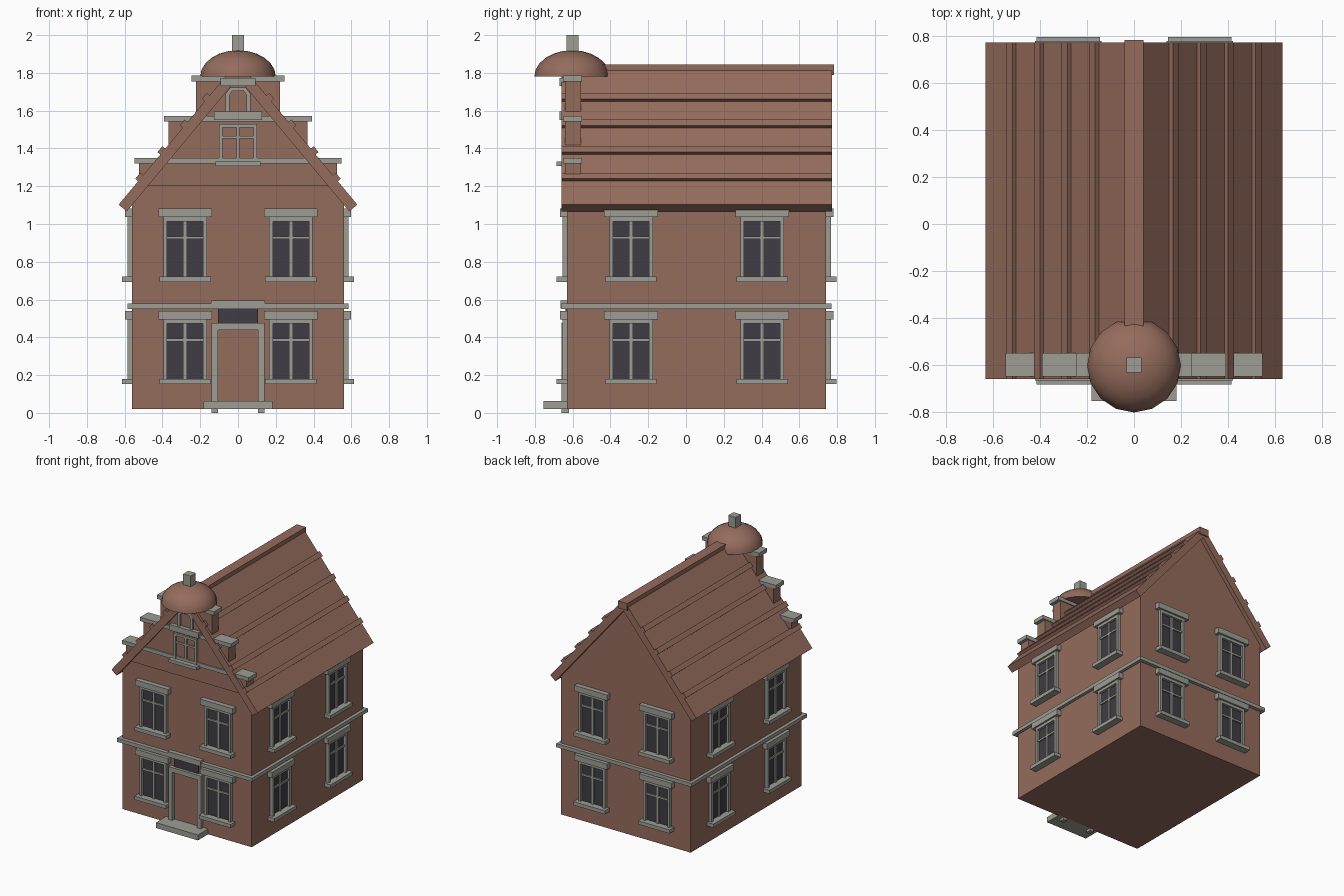
import bpy, bmesh, math
from mathutils import Matrix, Vector

if "Cube" in bpy.data.objects:
    bpy.data.objects.remove(bpy.data.objects["Cube"], do_unlink=True)


def material(name, rgb):
    m = bpy.data.materials.new(name)
    m.use_nodes = True
    m.diffuse_color = (*rgb, 1)
    m.node_tree.nodes["Principled BSDF"].inputs["Base Color"].default_value = (*rgb, 1)
    return m


BRICK = material("red brown brick", (0.30, 0.15, 0.11))
STONE = material("grey stone", (0.34, 0.34, 0.30))
GLASS = material("dark glass", (0.05, 0.046, 0.058))


def finish(bm, name, mat):
    bmesh.ops.recalc_face_normals(bm, faces=bm.faces)
    me = bpy.data.meshes.new(name)
    bm.to_mesh(me)
    bm.free()
    me.materials.append(mat)
    ob = bpy.data.objects.new(name, me)
    bpy.context.collection.objects.link(ob)
    return ob


def box(name, mat, x, y, z, place=Matrix()):
    """Box from (low, high) pairs on each axis, then placed by a matrix."""
    bm = bmesh.new()
    size = Matrix.Diagonal((x[1] - x[0], y[1] - y[0], z[1] - z[0], 1))
    mid = Matrix.Translation([sum(p) / 2 for p in (x, y, z)])
    bmesh.ops.create_cube(bm, size=1, matrix=place @ mid @ size)
    return finish(bm, name, mat)


def prism(name, mat, outline, y0, y1):
    """Extrude an x-z outline along y."""
    bm = bmesh.new()
    face = bm.faces.new([bm.verts.new((x, y0, z)) for x, z in outline])
    new = bmesh.ops.extrude_face_region(bm, geom=[face])["geom"]
    verts = [v for v in new if isinstance(v, bmesh.types.BMVert)]
    bmesh.ops.translate(bm, verts=verts, vec=(0, y1 - y0, 0))
    return finish(bm, name, mat)


def sym(w):
    return (-w, w)


# Main walls and the two gable triangles in one profile
W, FRONT, BACK = 0.56, -0.63, 0.742
EAVE, APEX = 1.105, 1.774
box("walls", BRICK, sym(W), (FRONT, BACK), (0.02, EAVE))
prism("attic_gable", BRICK, [(-W, EAVE), (W, EAVE), (0, APEX)], FRONT, BACK)

# Roof slopes, tile courses and ridge
SLOPE, TOP = 1.2, 1.861
RY0, RY1 = -0.66, 0.774


def on_roof(x, lift=0):
    n = Vector((SLOPE, 1)).normalized() * lift
    return (x + n.x, TOP - SLOPE * x + n.y)


for side, s in (("left", 1), ("right", -1)):
    slab = [on_roof(0.025), on_roof(0.632), on_roof(0.632, -0.056), (0, APEX), (0, 1.83)]
    prism(f"{side}_roof_slope", BRICK, [(s * x, z) for x, z in slab], RY0, RY1)
    for i in range(4):
        a = 0.15 + i * 0.1175
        b = a + 0.026
        strip = [on_roof(a, -0.01), on_roof(a, 0.02), on_roof(b, 0.02), on_roof(b, -0.01)]
        prism(f"{side}_roof_course_{i + 1}", BRICK, [(s * x, z) for x, z in strip], RY0, RY1)
box("ridge_cap", BRICK, sym(0.04), (-0.665, 0.784), (1.79, 1.845))

# Stepped front gable with stone copings
for i, (w, z0, z1) in enumerate([(0.523, 1.2, 1.32), (0.368, 1.34, 1.542), (0.222, 1.56, 1.755)]):
    box(f"gable_step_{i + 1}", BRICK, sym(w), (-0.64, -0.557), (z0, z1))
    box(f"gable_coping_{i + 1}", STONE, sym(w + 0.025), (-0.65, -0.55), (z1, z1 + 0.03))

# Dome and finial
bm = bmesh.new()
bmesh.ops.create_uvsphere(bm, u_segments=16, v_segments=12, radius=0.2)
bmesh.ops.bisect_plane(bm, geom=bm.verts[:] + bm.edges[:] + bm.faces[:], dist=1e-4,
                       plane_co=(0, 0, 0), plane_no=(0, 0, -1), clear_outer=True)
bmesh.ops.holes_fill(bm, edges=[e for e in bm.edges if e.is_boundary])
bmesh.ops.transform(bm, verts=bm.verts, matrix=Matrix.Translation((0, -0.603, 1.78))
                    @ Matrix.Diagonal((1, 1, 0.7, 1)))
dome = finish(bm, "dome", BRICK)
bpy.context.view_layer.objects.active = dome
dome.select_set(True)
bpy.ops.object.shade_smooth_by_angle(angle=math.radians(40))
dome.select_set(False)
box("finial", STONE, sym(0.032), (-0.632, -0.568), (1.9, 2.0))

# String course around the house
box("string_course", STONE, sym(W + 0.025), (FRONT - 0.03, BACK + 0.027), (0.55, 0.578))


def window(name, place):
    """Window facing local -y, with the wall at local y = 0."""
    def part(label, mat, x, depth, z):
        box(f"{name}_{label}", mat, x, (-depth, 0.01), z, place)
    part("glass", GLASS, sym(0.1), 0.005, (0.17, 0.48))
    for label, s in (("left", 1), ("right", -1)):
        part(f"{label}_jamb", STONE, sorted((s * 0.095, s * 0.115)), 0.025, (0.17, 0.5))
    part("head", STONE, sym(0.1), 0.025, (0.473, 0.5))
    part("mullion", STONE, sym(0.01), 0.015, (0.17, 0.48))
    part("transom", STONE, sym(0.1), 0.015, (0.379, 0.394))
    part("lintel", STONE, sym(0.142), 0.038, (0.495, 0.54))
    part("sill", STONE, sym(0.136), 0.055, (0.152, 0.18))


# Two windows per storey on all four sides
MID = (FRONT + BACK) / 2
walls = [("front", 0, (0, FRONT), (0.28, 0)), ("back", 180, (0, BACK), (0.28, 0)),
         ("left", 90, (W, MID), (0, 0.347)), ("right", -90, (-W, MID), (0, 0.347))]
for wall, turn, (cx, cy), (dx, dy) in walls:
    for storey, up in (("lower", 0), ("upper", 0.541)):
        for k, s in enumerate((-1, 1)):
            place = (Matrix.Translation((cx + s * dx, cy + s * dy, up))
                     @ Matrix.Rotation(math.radians(turn), 4, "Z"))
            window(f"{wall}_{storey}_window_{k + 1}", place)

# Door surround, fanlight and step
for side, s in (("left", 1), ("right", -1)):
    box(f"{side}_door_jamb", STONE, sorted((s * 0.107, s * 0.14)), (-0.66, -0.62), (0, 0.475))
box("door_head", STONE, sym(0.14), (-0.66, -0.62), (0.438, 0.475))
box("door_fanlight", GLASS, sym(0.105), (-0.638, -0.62), (0.47, 0.556))
box("door_cornice", STONE, sym(0.142), (-0.665, -0.62), (0.552, 0.595))
box("door_step", STONE, sym(0.182), (-0.755, -0.62), (0.02, 0.062))

# Gable windows: a cross window below, a small arched opening above
GY = (-0.655, -0.62)
for side, s in (("left", 1), ("right", -1)):
    box(f"{side}_gable_window_jamb", STONE, sorted((s * 0.083, s * 0.1)), GY, (1.32, 1.53))
    arch = [(0.065, 1.59), (0.065, 1.69), (0.042, 1.722), (0, 1.722),
            (0, 1.703), (0.032, 1.703), (0.045, 1.682), (0.045, 1.59)]
    prism(f"{side}_attic_arch", STONE, [(s * x, z) for x, z in arch], *GY)
box("gable_window_head", STONE, sym(0.1), GY, (1.512, 1.53))
box("gable_window_mullion", STONE, sym(0.009), (-0.65, -0.62), (1.32, 1.53))
box("gable_window_transom", STONE, sym(0.09), (-0.65, -0.62), (1.452, 1.466))
box("gable_window_sill", STONE, sym(0.12), (-0.685, -0.62), (1.306, 1.33))
box("gable_window_lintel", STONE, sym(0.126), (-0.67, -0.62), (1.55, 1.595))
box("attic_lintel", STONE, sym(0.092), (-0.67, -0.62), (1.73, 1.772))
